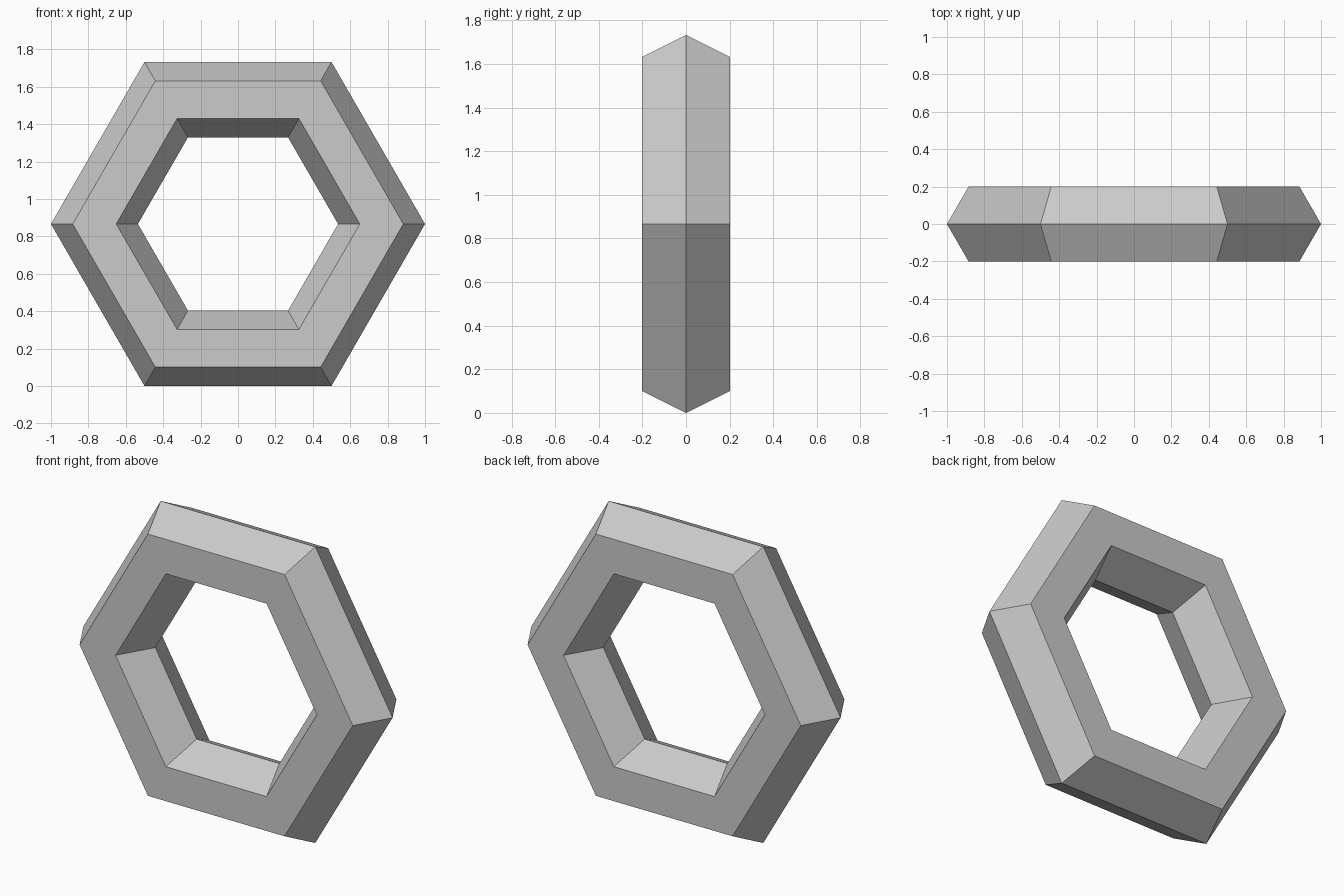
import bpy, bmesh, math

if "Cube" in bpy.data.objects:
    bpy.data.objects.remove(bpy.data.objects["Cube"])

SIDES = 6
RING_R, TUBE_R = 0.7675, 0.2325
CENTRE_Z = math.sqrt(3) / 2

grey = bpy.data.materials.new("light_grey")
grey.diffuse_color = (0.6, 0.6, 0.6, 1)
grey.use_nodes = True
grey.node_tree.nodes["Principled BSDF"].inputs["Base Color"].default_value = grey.diffuse_color

# Hexagonal tube section swept around a hexagonal ring standing upright
bm = bmesh.new()
rings = []
for i in range(SIDES):
    a = math.tau * i / SIDES
    ring = []
    for j in range(SIDES):
        b = math.tau * j / SIDES
        r = RING_R + TUBE_R * math.cos(b)
        ring.append(bm.verts.new((r * math.cos(a), TUBE_R * math.sin(b),
                                  CENTRE_Z + r * math.sin(a))))
    rings.append(ring)
for i in range(SIDES):
    for j in range(SIDES):
        p, q, k = rings[i], rings[(i + 1) % SIDES], (j + 1) % SIDES
        bm.faces.new((p[j], p[k], q[k], q[j]))
bmesh.ops.recalc_face_normals(bm, faces=bm.faces)

mesh = bpy.data.meshes.new("hexagonal_ring")
bm.to_mesh(mesh)
bm.free()
mesh.materials.append(grey)
bpy.context.collection.objects.link(bpy.data.objects.new("hexagonal_ring", mesh))
